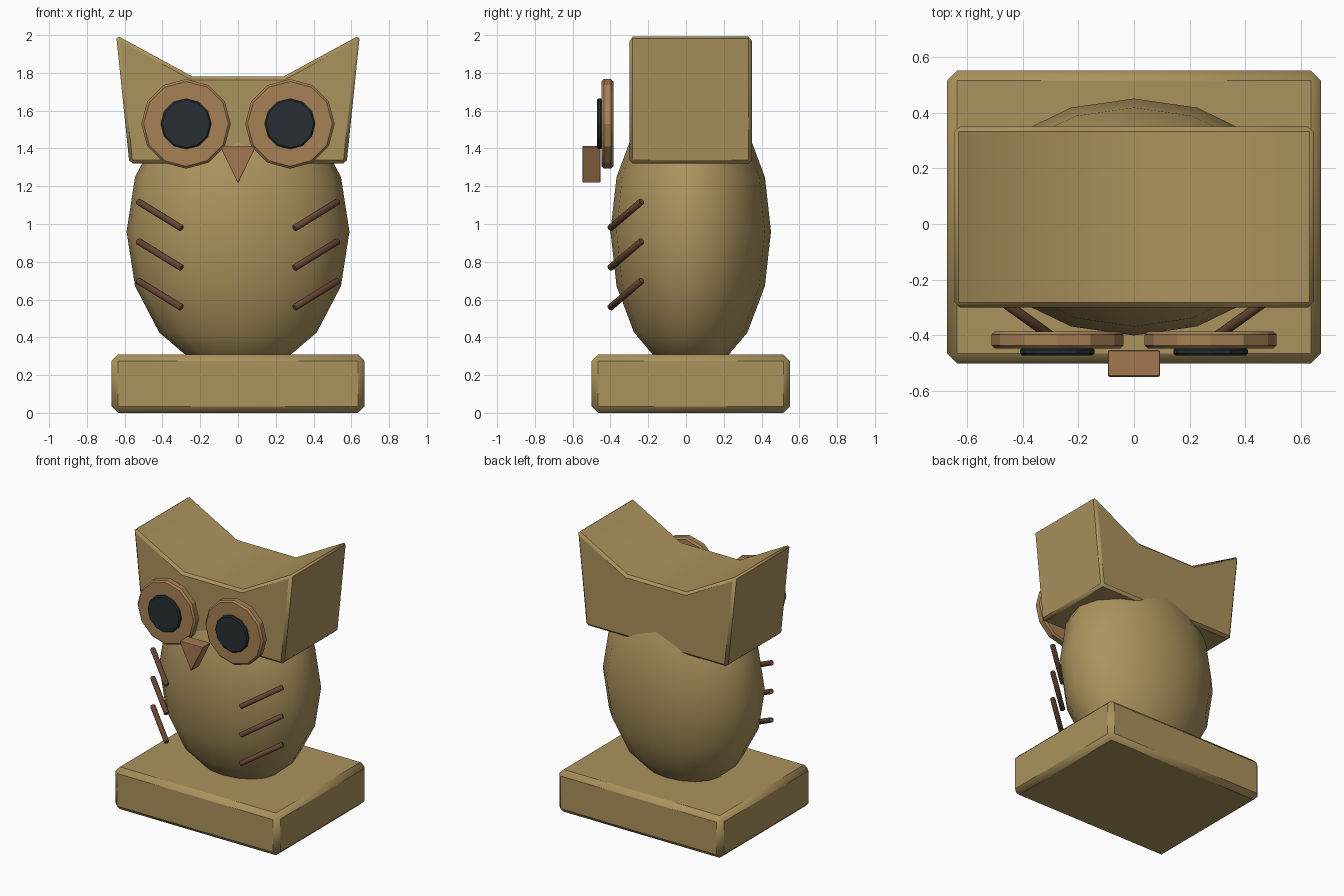
import bpy, bmesh, math
from mathutils import Vector

if "Cube" in bpy.data.objects:
    bpy.data.objects.remove(bpy.data.objects["Cube"])


def material(name, rgb):
    m = bpy.data.materials.new(name)
    m.diffuse_color = (*rgb, 1)
    m.use_nodes = True
    m.node_tree.nodes["Principled BSDF"].inputs["Base Color"].default_value = m.diffuse_color
    return m


tan = material("tan", (0.41, 0.29, 0.11))
ring_brown = material("ring_brown", (0.38, 0.22, 0.09))
beak_brown = material("beak_brown", (0.36, 0.19, 0.08))
dark_brown = material("dark_brown", (0.13, 0.06, 0.035))
black = material("black", (0.02, 0.028, 0.032))


def finish(ob, name, mat, bevel=0, segments=1, angle=30):
    ob.name = name
    ob.data.materials.append(mat)
    if bevel:
        b = ob.modifiers.new("bevel", 'BEVEL')
        b.width, b.segments, b.limit_method = bevel, segments, 'ANGLE'
        b.angle_limit = math.radians(35)
    bpy.ops.object.select_all(action='DESELECT')
    ob.select_set(True)
    bpy.context.view_layer.objects.active = ob
    bpy.ops.object.shade_smooth_by_angle(angle=math.radians(angle))
    return ob


def prism(name, profile, y0, y1, mat, bevel):
    """Extrude an x-z outline from y0 to y1."""
    bm = bmesh.new()
    face = bm.faces.new([bm.verts.new((x, y0, z)) for x, z in profile])
    ext = bmesh.ops.extrude_face_region(bm, geom=[face])["geom"]
    moved = [v for v in ext if isinstance(v, bmesh.types.BMVert)]
    bmesh.ops.translate(bm, verts=moved, vec=(0, y1 - y0, 0))
    bmesh.ops.recalc_face_normals(bm, faces=bm.faces[:])
    me = bpy.data.meshes.new(name)
    bm.to_mesh(me)
    bm.free()
    ob = bpy.data.objects.new(name, me)
    bpy.context.collection.objects.link(ob)
    return finish(ob, name, mat, bevel)


def rod(name, a, b, radius, sides, mat, bevel=0):
    """Cylinder between two points."""
    a, b = Vector(a), Vector(b)
    bpy.ops.mesh.primitive_cylinder_add(vertices=sides, radius=radius,
                                        depth=(b - a).length, location=(a + b) / 2)
    ob = bpy.context.object
    ob.rotation_mode = 'QUATERNION'
    ob.rotation_quaternion = Vector((0, 0, 1)).rotation_difference(b - a)
    return finish(ob, name, mat, bevel, angle=25 if sides > 8 else 50)


# Base block
prism("base", [(-0.67, 0), (0.67, 0), (0.67, 0.31), (-0.67, 0.31)],
      -0.5, 0.55, tan, 0.035)

# Egg-shaped body
bpy.ops.mesh.primitive_uv_sphere_add(segments=16, ring_count=8, radius=1,
                                     location=(0, 0.025, 0.96))
body = bpy.context.object
body.scale = (0.59, 0.425, 0.755)
finish(body, "body", tan, angle=60)

# Head with ear tufts
half = [(0.575, 1.32), (0.645, 2.0), (0.24, 1.78)]
prism("head", half + [(-x, z) for x, z in reversed(half)], -0.3, 0.35, tan, 0.018)

# Beak
prism("beak", [(-0.095, 1.412), (0.095, 1.412), (0, 1.215)],
      -0.548, -0.452, beak_brown, 0.004)

# Eyes and breast feathers on both sides
for side, s in (("left", -1), ("right", 1)):
    x = 0.275 * s
    rod("eye_ring_" + side, (x, -0.385, 1.53), (x, -0.447, 1.53), 0.237, 12, ring_brown, 0.012)
    rod("pupil_" + side, (x, -0.444, 1.53), (x, -0.472, 1.53), 0.134, 12, black, 0.008)
    for i in range(3):
        z = 1.12 - 0.21 * i
        rod(f"feather_{side}_{i + 1}", (0.53 * s, -0.235, z),
            (0.298 * s, -0.402, z - 0.143), 0.019, 8, dark_brown, 0.004)
